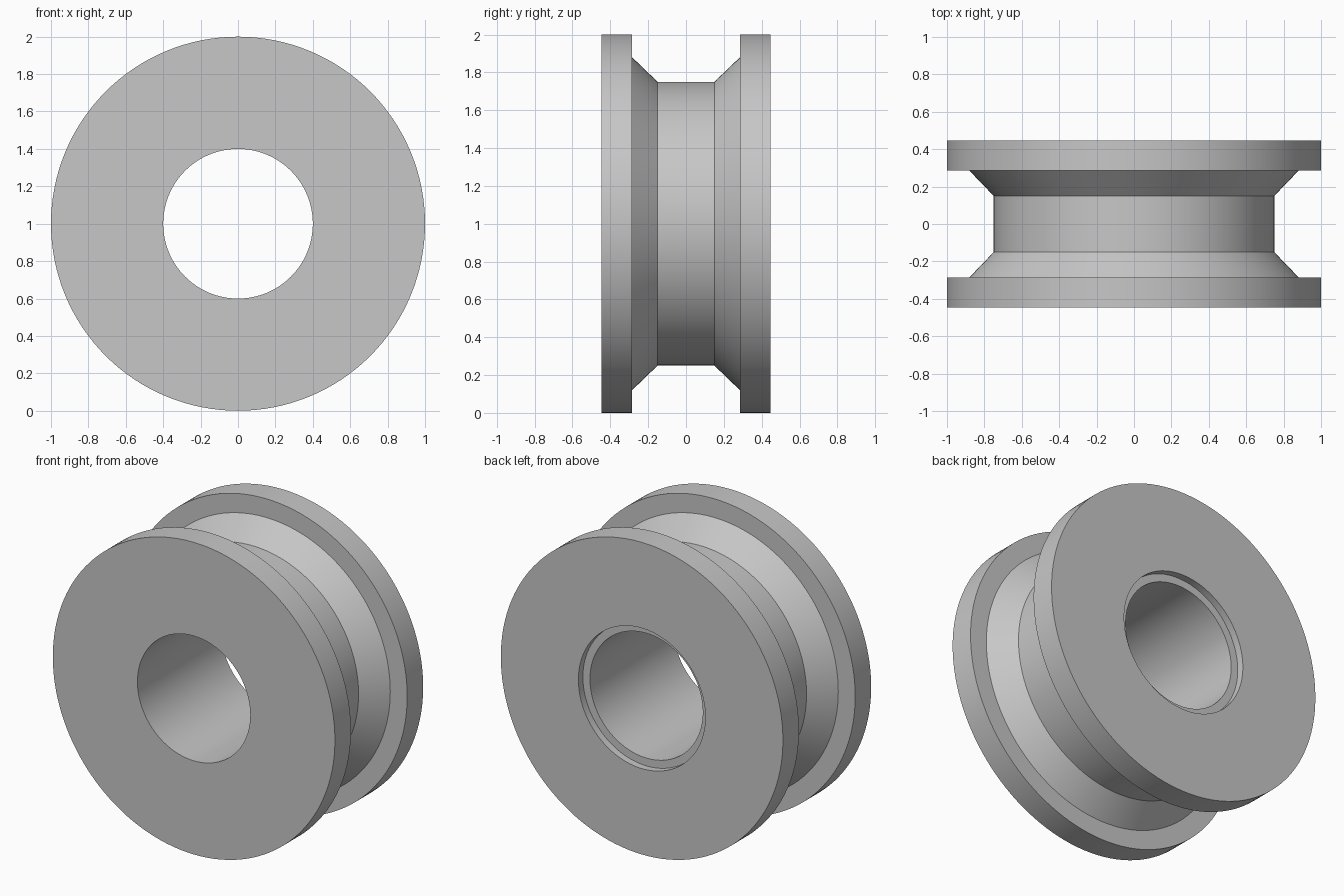
import bpy, bmesh, math
from mathutils import Vector

cube = bpy.data.objects.get("Cube")
if cube:
    bpy.data.objects.remove(cube, do_unlink=True)

# Single grey material
grey = bpy.data.materials.new("light grey")
grey.use_nodes = True
colour = (0.57, 0.57, 0.57, 1)
grey.diffuse_color = colour
grey.node_tree.nodes["Principled BSDF"].inputs["Base Color"].default_value = colour

# Closed cross-section as (radius, y): flanges, sloped groove, bore, rear recess
half = 0.447
groove = [(1, half), (1, 0.285), (0.88, 0.285), (0.75, 0.15)]
outside = [(r, -y) for r, y in groove] + groove[::-1]
recess = [(0.45, half), (0.45, half - 0.046), (0.4, half - 0.046)]
profile = outside + recess + [(0.4, -half)]

# Revolve the section about the y axis
bm = bmesh.new()
verts = [bm.verts.new((r, y, 0)) for r, y in profile]
edges = [bm.edges.new((a, b)) for a, b in zip(verts, verts[1:] + verts[:1])]
bmesh.ops.spin(bm, geom=verts + edges, cent=(0, 0, 0), axis=(0, 1, 0),
               angle=math.tau, steps=128, use_merge=True)
bmesh.ops.remove_doubles(bm, verts=bm.verts, dist=0.0001)
bmesh.ops.recalc_face_normals(bm, faces=bm.faces)
bmesh.ops.translate(bm, verts=bm.verts, vec=Vector((0, 0, 1)))

mesh = bpy.data.meshes.new("grooved_roller")
bm.to_mesh(mesh)
bm.free()
mesh.materials.append(grey)
roller = bpy.data.objects.new("grooved_roller", mesh)
bpy.context.collection.objects.link(roller)

# Smooth round walls with crisp rims
bpy.ops.object.select_all(action="DESELECT")
roller.select_set(True)
bpy.context.view_layer.objects.active = roller
bpy.ops.object.shade_smooth_by_angle(angle=math.radians(30))
